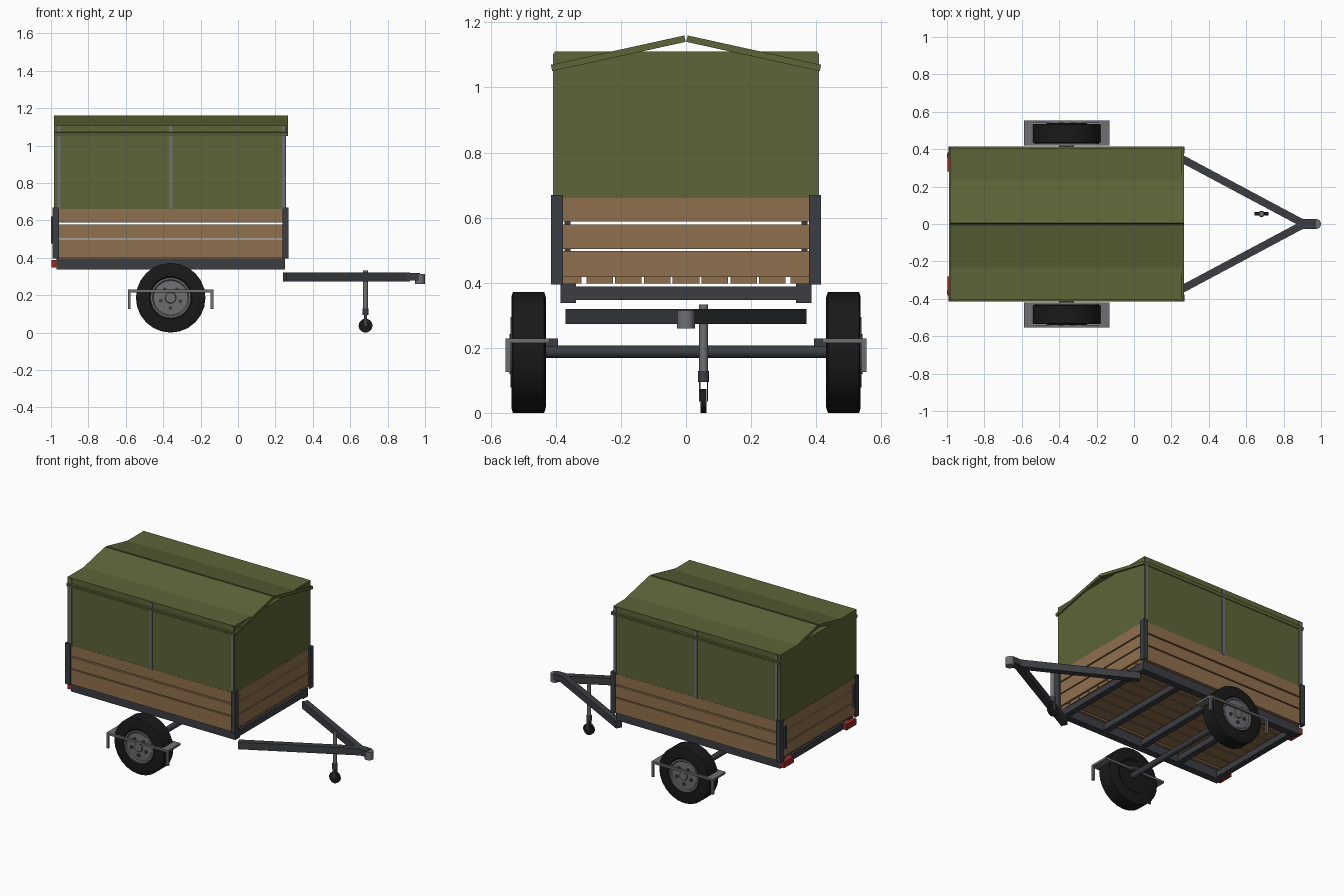
import bpy, bmesh, math
from mathutils import Vector, Matrix

if "Cube" in bpy.data.objects:
    bpy.data.objects.remove(bpy.data.objects["Cube"])


def mat(name, r, g, b):
    m = bpy.data.materials.new(name)
    m.diffuse_color = (r, g, b, 1)
    m.use_nodes = True
    m.node_tree.nodes["Principled BSDF"].inputs["Base Color"].default_value = m.diffuse_color
    return m


GREEN = mat("canvas_green", .11, .13, .04)
WOOD = mat("wood", .28, .16, .075)
STEEL = mat("dark_steel", .045, .048, .055)
GREY = mat("grey_metal", .16, .16, .17)
RUBBER = mat("rubber", .01, .01, .01)
RED = mat("light_red", .35, .02, .02)


def finish(name, bm, m, smooth=False):
    bmesh.ops.recalc_face_normals(bm, faces=bm.faces)
    me = bpy.data.meshes.new(name)
    bm.to_mesh(me)
    bm.free()
    me.materials.append(m)
    o = bpy.data.objects.new(name, me)
    bpy.context.collection.objects.link(o)
    if smooth:
        bpy.context.view_layer.objects.active = o
        o.select_set(True)
        bpy.ops.object.shade_smooth_by_angle(angle=math.radians(35))
        o.select_set(False)
    return o


def box(name, x, y, z, m, rot=None):
    """Box from (min, max) ranges, optionally rotated about its centre."""
    bm = bmesh.new()
    c = Vector([(a + b) / 2 for a, b in (x, y, z)])
    s = [abs(b - a) for a, b in (x, y, z)]
    M = Matrix.Translation(c) @ (rot or Matrix()) @ Matrix.Diagonal((*s, 1))
    bmesh.ops.create_cube(bm, size=1, matrix=M)
    return finish(name, bm, m)


def mbox(name, x, y, z, m):
    """Box pair mirrored across y = 0."""
    for side, s in (("left", 1), ("right", -1)):
        box(f"{side}_{name}", x, sorted((s * y[0], s * y[1])), z, m)


def cyl(name, c, r, h, axis, m, n=16):
    bm = bmesh.new()
    R = Matrix.Rotation(math.pi / 2, 4, 'X') if axis == 'y' else Matrix()
    bmesh.ops.create_cone(bm, cap_ends=True, segments=n, radius1=r, radius2=r,
                          depth=h, matrix=Matrix.Translation(c) @ R)
    return finish(name, bm, m, True)


def lathe(name, prof, c, s, m, n=24):
    """Spin an (axial, radius) profile about the y axis through c."""
    bm = bmesh.new()
    rings = [[bm.verts.new((c[0] + r * math.cos(2 * math.pi * i / n), c[1] + s * a,
                            c[2] + r * math.sin(2 * math.pi * i / n))) for i in range(n)]
             for a, r in prof]
    for A, B in zip(rings, rings[1:]):
        for i in range(n):
            bm.faces.new((A[i], A[(i + 1) % n], B[(i + 1) % n], B[i]))
    bm.faces.new(rings[0])
    bm.faces.new(rings[-1])
    return finish(name, bm, m, True)


# chassis rails and cross members
mbox("chassis_rail", (-.97, .25), (.338, .385), (.338, .397), STEEL)
for i, x in enumerate((.23, -.07, -.36, -.65, -.95)):
    box(f"cross_member_{i}", (x - .02, x + .02), (-.338, .338), (.347, .388), STEEL)

# floor planks
for i in range(9):
    y = (i - 4) * .0885
    w = .041 if i not in (0, 8) else .033
    box(f"floor_plank_{i}", (-.965, .245), (y - w, y + w), (.397, .417), WOOD)

# three-plank side, front and tail boards
for i, (z0, z1) in enumerate(((.398, .497), (.504, .579), (.588, .66))):
    mbox(f"side_plank_{i}", (-.967, .247), (.385, .405), (z0, z1), WOOD)
    zz = (max(z0, .418), z1)
    box(f"front_plank_{i}", (.237, .257), (-.383, .383), zz, WOOD)
    box(f"tail_plank_{i}", (-.988, -.967), (-.383, .383), zz, WOOD)

# angled corner posts and tailgate latches
for end, xo, xi in (("front", .27, .238), ("rear", -.992, -.957)):
    d = math.copysign(.012, xi - xo)
    mbox(f"{end}_corner_face", sorted((xo, xo + d)), (.378, .415), (.395, .67), STEEL)
    mbox(f"{end}_corner_side", sorted((xo + d, xi)), (.404, .415), (.395, .67), STEEL)
mbox("tailgate_latch", (-1.0, -.985), (.355, .374), (.475, .62), STEEL)
mbox("tail_light", (-.997, -.967), (.28, .383), (.348, .388), RED)

# canopy panels, top sheet and support posts
mbox("canopy_side", (-.978, .252), (.395, .404), (.655, 1.11), GREEN)
box("canopy_front", (.246, .256), (-.404, .404), (.655, 1.11), GREEN)
box("canopy_rear", (-.983, -.973), (-.404, .404), (.655, 1.11), GREEN)
box("canopy_top", (-.978, .252), (-.404, .404), (1.1, 1.11), GREEN)
for i, x in enumerate((-.957, -.36, .243)):
    mbox(f"canopy_post_{i}", (x - .009, x + .009), (.392, .409), (.655, 1.105), GREY)

# sloping roof panels
for side, s in (("left", 1), ("right", -1)):
    box(f"{side}_roof", (-.983, .267), (s * .208 - .21, s * .208 + .21), (1.095, 1.115),
        GREEN, Matrix.Rotation(-s * math.radians(12.4), 4, 'X'))

# A-frame drawbar and coupling
for side, s in (("left", 1), ("right", -1)):
    a, b = Vector((.25, s * .352, .296)), Vector((.91, 0, .296))
    L, c = (b - a).length, (a + b) / 2
    box(f"{side}_drawbar", (c.x - L / 2, c.x + L / 2), (c.y - .02, c.y + .02), (.273, .32), STEEL,
        Matrix.Rotation(math.atan2(b.y - a.y, b.x - a.x), 4, 'Z'))
box("coupling_body", (.87, .972), (-.026, .026), (.278, .319), STEEL)
cyl("coupling_head", (.973, 0, .287), .027, .054, 'z', GREY)

# jockey wheel
jx, jy = .682, .054
cyl("jockey_tube", (jx, jy, .215), .0135, .235, 'z', GREY)
cyl("jockey_collar", (jx, jy, .112), .017, .035, 'z', STEEL)
for s in (-1, 1):
    box("jockey_fork", (jx - .009, jx + .009), sorted((jy + s * .010, jy + s * .014)),
        (.035, .1), STEEL)
cyl("jockey_wheel", (jx, jy, .037), .037, .019, 'y', RUBBER, 20)

# axle, wheels and mudguard brackets
WX, WZ, WY = -.36, .186, .484
cyl("axle", (WX, 0, .188), .019, .9, 'y', STEEL)
for side, s in (("left", 1), ("right", -1)):
    c = (WX, s * WY, WZ)
    lathe(f"{side}_tyre", ((-.045, .105), (-.053, .115), (-.053, .17), (-.048, .186),
                           (.048, .186), (.053, .17), (.053, .115), (.045, .105)), c, s, RUBBER)
    lathe(f"{side}_rim", ((.03, .108), (.056, .108), (.056, .098), (.05, .092),
                          (.054, .03), (.064, .027), (.064, .012)), c, s, GREY)
    for i in range(5):
        t = math.pi / 2 + i * math.tau / 5 + .6
        cyl(f"{side}_wheel_bolt_{i}", (WX + .055 * math.cos(t), s * (WY + .054),
                                       WZ + .055 * math.sin(t)), .011, .01, 'y', STEEL, 8)
mbox("guard_outer_strip", (-.588, -.132), (.541, .554), (.215, .229), GREY)
mbox("guard_inner_strip", (-.588, -.132), (.42, .43), (.215, .229), GREY)
mbox("guard_bracket", (-.4, -.32), (.393, .43), (.203, .229), STEEL)
for i, (x0, x1, lx) in enumerate(((-.588, -.535, -.588), (-.185, -.132, -.146))):
    mbox(f"guard_plate_{i}", (x0, x1), (.42, .541), (.215, .229), GREY)
    mbox(f"guard_leg_{i}", (lx, lx + .014), (.54, .554), (.125, .229), GREY)
